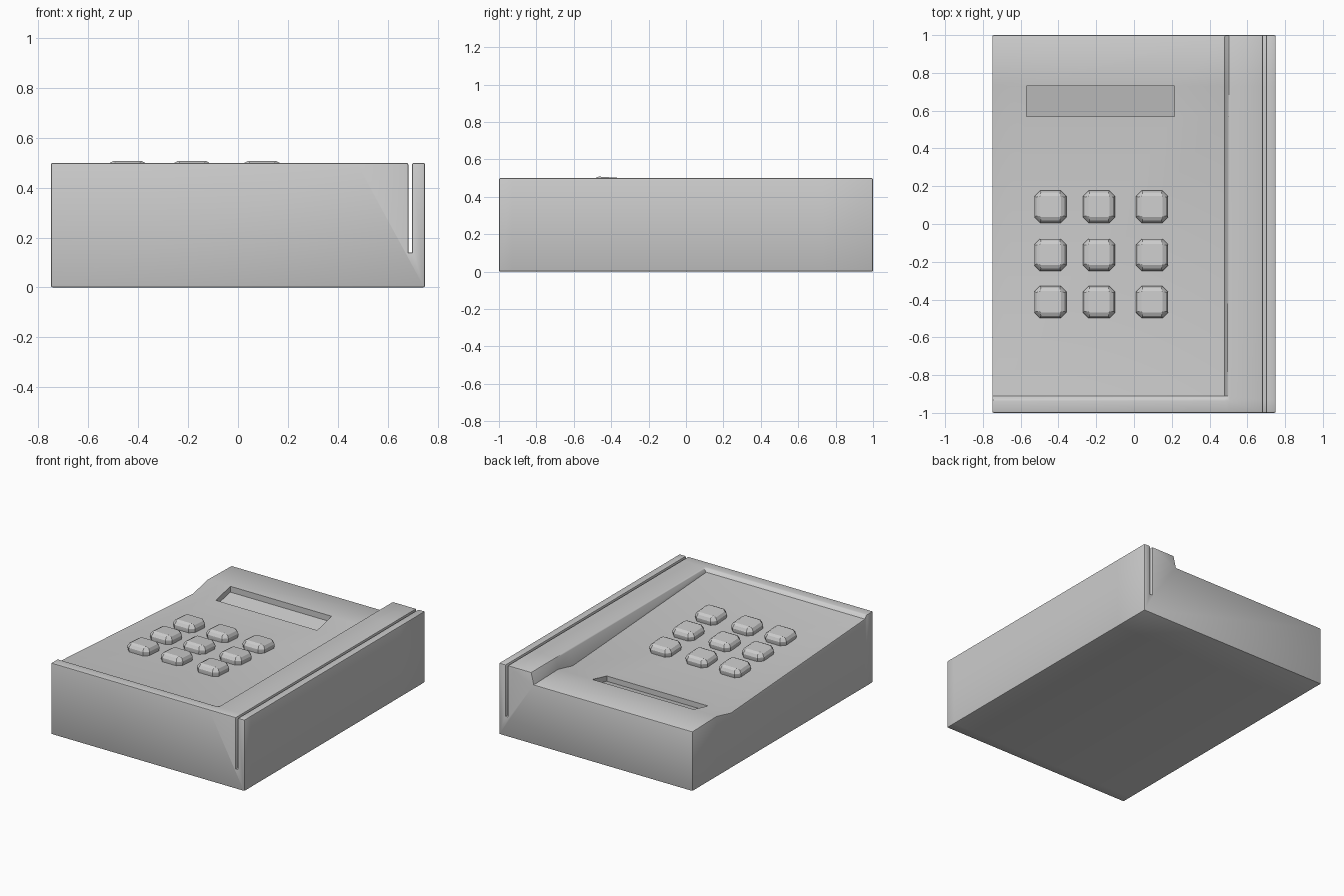
import bpy, bmesh, math

if "Cube" in bpy.data.objects:
    bpy.data.objects.remove(bpy.data.objects["Cube"])

# (y, panel height) stations: front lip, sloping keypad, step, flat back
STATIONS = [(-1, .5), (-.93, .5), (-.91, .478), (.57, .387), (.73, .424), (1, .418)]
TILT = math.atan2(.387 - .478, .57 + .91)


def panel_z(y):
    return .478 + (y + .91) * math.tan(TILT)


def section(h):
    # cross-section with card slot, raised strip and recessed panel
    return [(-.75, 0), (.75, 0), (.75, .5), (.698, .5), (.698, .14), (.683, .14),
            (.683, .5), (.5, .5), (.48, h), (-.75, h)]


def loft(bm, rings):
    rings = [[bm.verts.new(p) for p in r] for r in rings]
    for a, b in zip(rings, rings[1:]):
        for i in range(len(a)):
            j = (i + 1) % len(a)
            bm.faces.new((a[i], a[j], b[j], b[i]))
    bm.faces.new(rings[0][::-1])
    bm.faces.new(rings[-1])
    bmesh.ops.recalc_face_normals(bm, faces=bm.faces)


def finish(name, bm):
    me = bpy.data.meshes.new(name)
    bm.to_mesh(me)
    bm.free()
    ob = bpy.data.objects.new(name, me)
    bpy.context.collection.objects.link(ob)
    return ob


def smooth(ob, angle):
    bpy.ops.object.select_all(action='DESELECT')
    ob.select_set(True)
    bpy.context.view_layer.objects.active = ob
    bpy.ops.object.shade_smooth_by_angle(angle=math.radians(angle))


# Housing with softly rounded outer edges
bm = bmesh.new()
loft(bm, [[(x, y, z) for x, z in section(h)] for y, h in STATIONS])
edges = [e for e in bm.edges if len(e.link_faces) == 2 and e.is_convex
         and e.calc_face_angle(0) > .6]
bmesh.ops.bevel(bm, geom=edges, offset=.008, segments=2, profile=.5,
                affect='EDGES', clamp_overlap=True)
housing = finish("housing", bm)

# Display recess, floor parallel to the step
bm = bmesh.new()
loft(bm, [[(x, .57, .35), (x, .73, .383), (x, .73, .6), (x, .57, .6)]
          for x in (-.57, .215)])
cutter = finish("display_cutter", bm)
cutter.hide_render = True
cutter.hide_set(True)
cut = housing.modifiers.new("display_recess", 'BOOLEAN')
cut.operation = 'DIFFERENCE'
cut.solver = 'EXACT'
cut.object = cutter
smooth(housing, 35)


# Keypad buttons: octagonal base, chamfered to a square top
def octagon(r, c, z):
    return [(-r + c, -r, z), (r - c, -r, z), (r, -r + c, z), (r, r - c, z),
            (r - c, r, z), (-r + c, r, z), (-r, r - c, z), (-r, -r + c, z)]


bm = bmesh.new()
loft(bm, [octagon(.078, .028, -.02), octagon(.085, .03, .015), octagon(.085, .03, .028),
          octagon(.074, .024, .047), octagon(.056, .003, .057)])
button = finish("button", bm)
for r, y in enumerate((.09, -.165, -.415)):
    for c, x in enumerate((-.443, -.185, .096)):
        b = button if r == c == 0 else bpy.data.objects.new("button", button.data)
        if b is not button:
            bpy.context.collection.objects.link(b)
        b.name = f"button_{r + 1}_{c + 1}"
        b.location = (x, y, panel_z(y))
        b.rotation_euler.x = TILT
smooth(button, 25)
